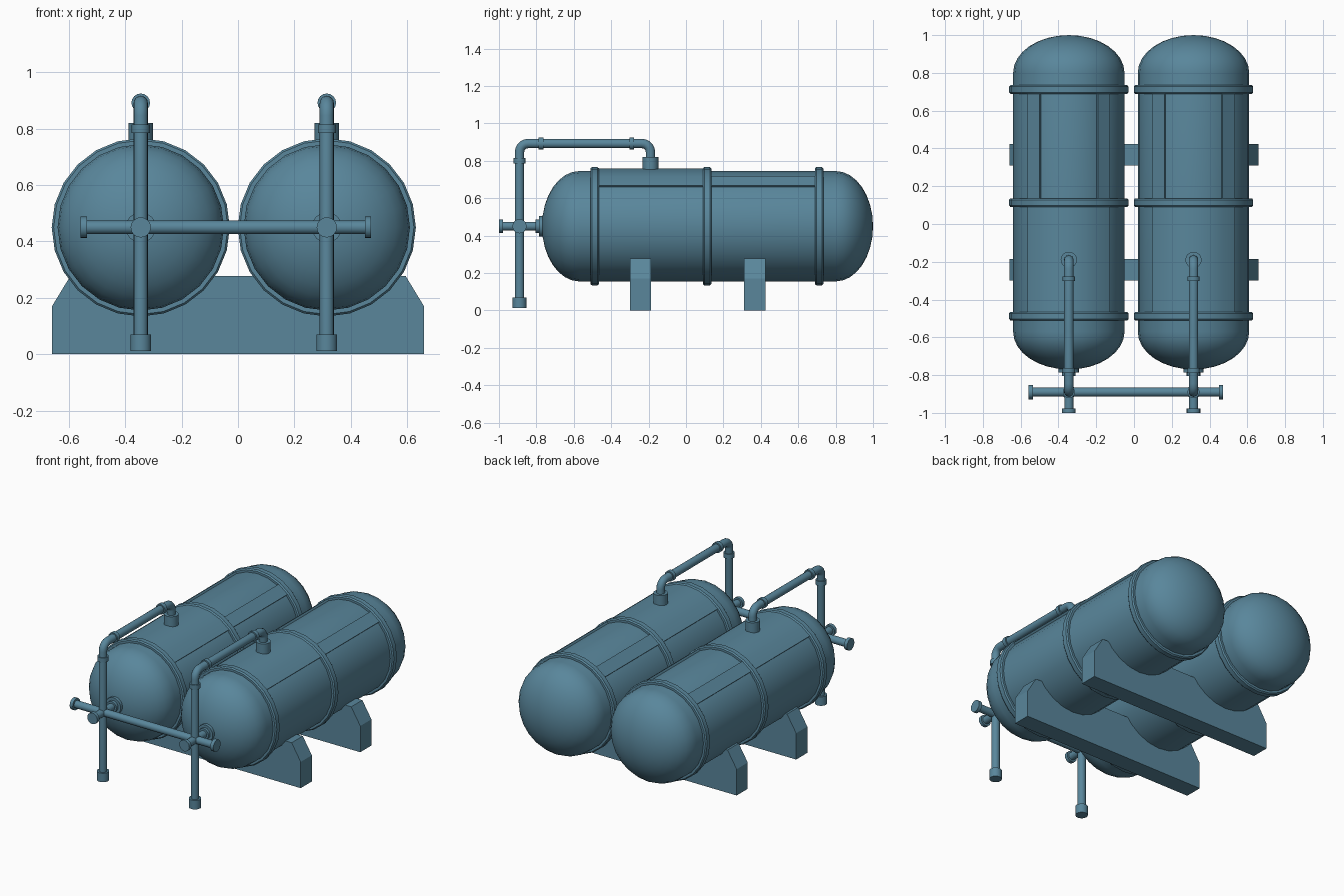
import bpy, bmesh
from math import sin, cos, pi, radians
from mathutils import Vector

if "Cube" in bpy.data.objects:
    bpy.data.objects.remove(bpy.data.objects["Cube"])

TANK_X = (-0.345, 0.315)
TANK_Z = 0.45
PIPE_Y = -0.89
SEG = 24

mat = bpy.data.materials.new("blue_paint")
mat.diffuse_color = (0.10, 0.24, 0.33, 1)
mat.use_nodes = True
mat.node_tree.nodes["Principled BSDF"].inputs["Base Color"].default_value = mat.diffuse_color


def finish(name, bm, angle=35):
    bmesh.ops.remove_doubles(bm, verts=bm.verts, dist=1e-5)
    bmesh.ops.recalc_face_normals(bm, faces=bm.faces)
    me = bpy.data.meshes.new(name)
    bm.to_mesh(me)
    bm.free()
    me.materials.append(mat)
    ob = bpy.data.objects.new(name, me)
    bpy.context.collection.objects.link(ob)
    bpy.ops.object.select_all(action='DESELECT')
    ob.select_set(True)
    bpy.context.view_layer.objects.active = ob
    bpy.ops.object.shade_smooth_by_angle(angle=radians(angle))
    return ob


def lathe(name, x, profile):
    """Revolve (y, radius) points around the tank axis."""
    bm = bmesh.new()
    vs = [bm.verts.new((x, y, TANK_Z + r)) for y, r in profile]
    es = [bm.edges.new(p) for p in zip(vs, vs[1:])]
    bmesh.ops.spin(bm, geom=vs + es, cent=(x, 0, TANK_Z), axis=(0, 1, 0),
                   angle=2 * pi, steps=SEG)
    return finish(name, bm)


def plate(name, x, y0, y1, a0, a1, r0=0.285, r1=0.309):
    """Curved plate on the shell, angles measured from the top."""
    bm = bmesh.new()
    n = round((a1 - a0) / 15)
    rows = []
    for i in range(n + 1):
        a = radians(a0 + (a1 - a0) * i / n)
        rows.append([bm.verts.new((x + r * sin(a), y, TANK_Z + r * cos(a)))
                     for y, r in ((y0, r0), (y0, r1), (y1, r1), (y1, r0))])
    for p, q in zip(rows, rows[1:]):
        for k in range(4):
            m = (k + 1) % 4
            bm.faces.new((p[k], p[m], q[m], q[k]))
    bm.faces.new(rows[0])
    bm.faces.new(rows[-1])
    return finish(name, bm)


def tube(name, start, end, r, seg=16):
    a, b = Vector(start), Vector(end)
    bm = bmesh.new()
    bmesh.ops.create_cone(bm, cap_ends=True, segments=seg, radius1=r, radius2=r,
                          depth=(b - a).length)
    rot = (b - a).to_track_quat('Z', 'Y').to_matrix().to_4x4()
    bm.transform(rot)
    bmesh.ops.translate(bm, verts=bm.verts, vec=(a + b) / 2)
    return finish(name, bm)


def bent_pipe(name, pts, r, seg=16):
    """Sweep a circle along a path lying in a plane of constant x."""
    bm = bmesh.new()
    rings = []
    for i, p in enumerate(pts):
        t = (pts[min(i + 1, len(pts) - 1)] - pts[max(i - 1, 0)]).normalized()
        u = Vector((1, 0, 0))
        v = t.cross(u)
        rings.append([bm.verts.new(p + r * (u * cos(2 * pi * k / seg) + v * sin(2 * pi * k / seg)))
                      for k in range(seg)])
    for p, q in zip(rings, rings[1:]):
        for k in range(seg):
            m = (k + 1) % seg
            bm.faces.new((p[k], p[m], q[m], q[k]))
    bm.faces.new(rings[0])
    bm.faces.new(rings[-1])
    return finish(name, bm)


for side, x in zip(("left", "right"), TANK_X):
    # tank shell with elliptical domed ends
    R, D, N = 0.295, 0.20, 8
    arc = [(D * cos(i * pi / 2 / N), R * sin(i * pi / 2 / N)) for i in range(N + 1)]
    profile = [(-0.57 - d, r) for d, r in arc] + [(0.80 + d, r) for d, r in reversed(arc)]
    lathe(f"{side}_tank", x, profile)

    # reinforcing bands
    for i, y in enumerate((-0.488, 0.113, 0.712)):
        lathe(f"{side}_band_{i}", x, [(y - 0.023, 0.285), (y - 0.023, 0.309), (y - 0.015, 0.316),
                                      (y + 0.015, 0.316), (y + 0.023, 0.309), (y + 0.023, 0.285)])

    # raised top panel at the front, framed recess at the back
    plate(f"{side}_front_panel", x, -0.488, 0.113, -45, 45)
    for i, a in enumerate((-45, 30)):
        plate(f"{side}_frame_rail_{i}", x, 0.113, 0.712, a, a + 15)

    # riser pipe bending over and into the tank top
    top, b, y_in = 0.892, 0.045, -0.19
    steps = [i * pi / 2 / 5 for i in range(6)]
    path = [Vector((x, PIPE_Y, 0.02))]
    path += [Vector((x, PIPE_Y + b - b * cos(a), top - b + b * sin(a))) for a in steps]
    path += [Vector((x, y_in - b + b * sin(a), top - b + b * cos(a))) for a in steps]
    path += [Vector((x, y_in, 0.75))]
    bent_pipe(f"{side}_riser_pipe", path, 0.025)

    # pipe fittings
    tube(f"{side}_pipe_foot", (x, PIPE_Y, 0.012), (x, PIPE_Y, 0.07), 0.037)
    tube(f"{side}_riser_coupling", (x, PIPE_Y, 0.785), (x, PIPE_Y, 0.815), 0.032)
    for i, y in enumerate((-0.775, -0.29)):
        tube(f"{side}_top_coupling_{i}", (x, y - 0.013, top), (x, y + 0.013, top), 0.033)
    tube(f"{side}_inlet_collar", (x, y_in, 0.73), (x, y_in, 0.82), 0.043)

    # outlet stub through the cross pipe
    tube(f"{side}_outlet_stub", (x, -0.99, TANK_Z), (x, -0.75, TANK_Z), 0.024)
    tube(f"{side}_outlet_cap", (x, -1.0, TANK_Z), (x, -0.978, TANK_Z), 0.036)
    tube(f"{side}_outlet_neck", (x, -0.805, TANK_Z), (x, -0.75, TANK_Z), 0.036)
    tube(f"{side}_outlet_flange", (x, -0.786, TANK_Z), (x, -0.755, TANK_Z), 0.054)

# cross pipe joining both risers
tube("cross_pipe", (-0.55, PIPE_Y, TANK_Z), (0.465, PIPE_Y, TANK_Z), 0.024)
tube("cross_pipe_cap_left", (-0.558, PIPE_Y, TANK_Z), (-0.536, PIPE_Y, TANK_Z), 0.038)
tube("cross_pipe_cap_right", (0.45, PIPE_Y, TANK_Z), (0.472, PIPE_Y, TANK_Z), 0.038)

# support saddles
outline = [(-0.66, 0), (0.66, 0), (0.66, 0.17), (0.595, 0.277), (-0.595, 0.277), (-0.66, 0.17)]
for name, y in (("front_saddle", -0.243), ("back_saddle", 0.367)):
    bm = bmesh.new()
    face = bm.faces.new([bm.verts.new((px, y - 0.057, pz)) for px, pz in outline])
    ext = bmesh.ops.extrude_face_region(bm, geom=[face], use_keep_orig=True)
    bmesh.ops.translate(bm, vec=(0, 0.114, 0),
                        verts=[g for g in ext["geom"] if isinstance(g, bmesh.types.BMVert)])
    finish(name, bm, 20)
